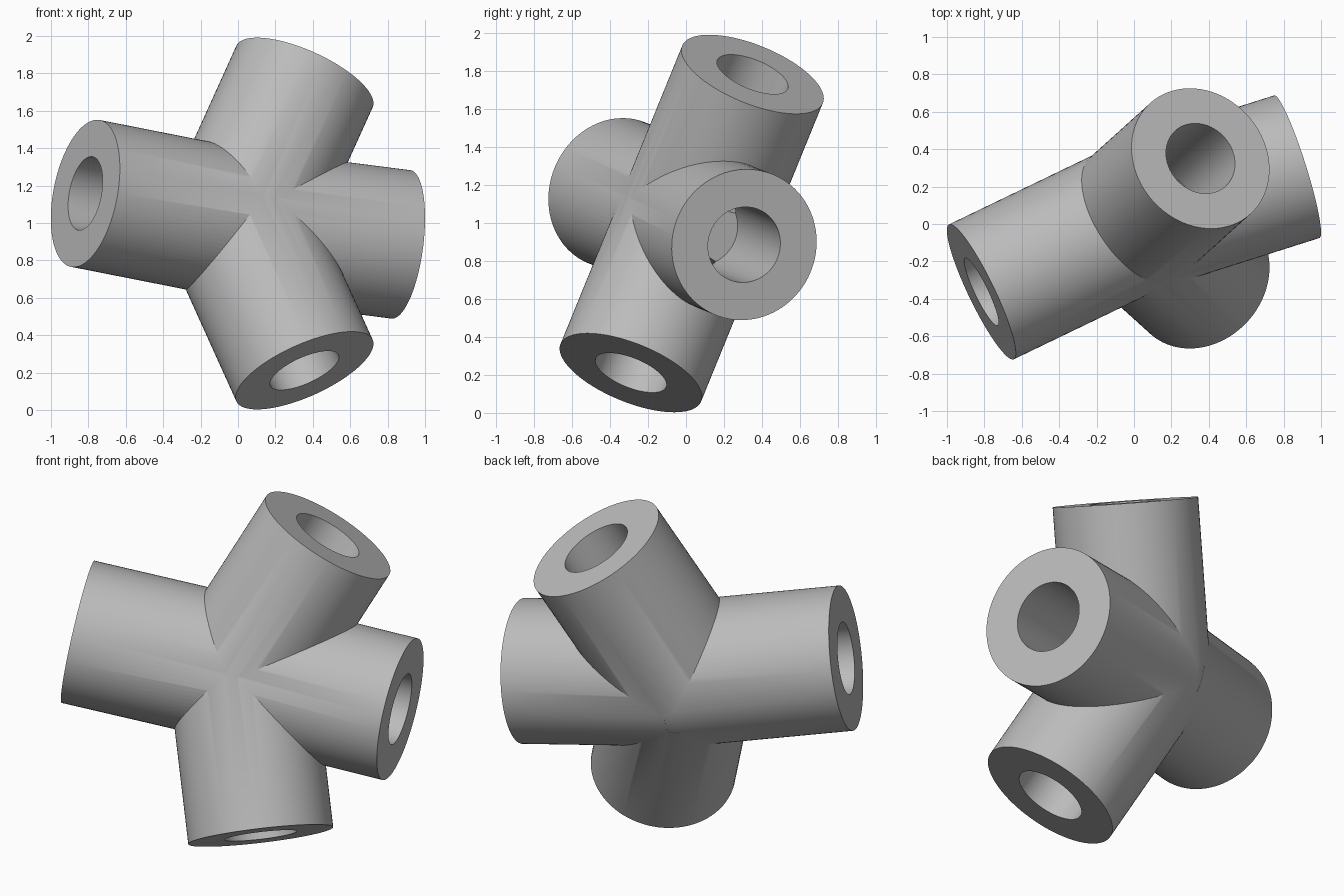
import bpy
from mathutils import Vector

if "Cube" in bpy.data.objects:
    bpy.data.objects.remove(bpy.data.objects["Cube"], do_unlink=True)

HUB = Vector((0.0, 0.03, 0.997))
ARM_LENGTH, ARM_RADIUS = 0.92, 0.4
HOLE_DEPTH, HOLE_RADIUS = 0.75, 0.2
DIRECTIONS = {
    "upper": Vector((0.386, 0.348, 0.853)),
    "lower": Vector((0.386, -0.348, -0.853)),
    "left": Vector((0.945, 0.30, -0.121)),
    "right": Vector((-0.887, -0.427, 0.175)),
}

grey = bpy.data.materials.new("plain grey")
grey.use_nodes = True
colour = (0.5, 0.5, 0.5, 1)
grey.diffuse_color = colour
grey.node_tree.nodes["Principled BSDF"].inputs["Base Color"].default_value = colour


def rod(name, direction, start, end, radius):
    """Cylinder along a direction, between two distances from the hub."""
    axis = direction.normalized()
    bpy.ops.mesh.primitive_cylinder_add(
        vertices=96, radius=radius, depth=end - start,
        location=HUB + axis * (start + end) / 2,
        rotation=axis.to_track_quat("Z", "Y").to_euler())
    obj = bpy.context.object
    obj.name = name
    obj.data.materials.append(grey)
    return obj


def combine(target, tool, operation):
    """Apply a boolean and remove the used-up part."""
    mod = target.modifiers.new(operation, "BOOLEAN")
    mod.operation, mod.solver, mod.object = operation, "EXACT", tool
    bpy.context.view_layer.objects.active = target
    bpy.ops.object.modifier_apply(modifier=mod.name)
    bpy.data.objects.remove(tool, do_unlink=True)


# Round hub that closes the gaps between the arms
bpy.ops.mesh.primitive_uv_sphere_add(
    segments=96, ring_count=48, radius=ARM_RADIUS - 0.001, location=HUB)
body = bpy.context.object
body.name = "four_way_connector"
body.data.materials.append(grey)

# Arms
for name, direction in DIRECTIONS.items():
    combine(body, rod(name + "_arm", direction, 0, ARM_LENGTH, ARM_RADIUS), "UNION")

# Blind sockets in the arm ends
for name, direction in DIRECTIONS.items():
    socket = rod(name + "_socket", direction, ARM_LENGTH - HOLE_DEPTH,
                 ARM_LENGTH + 0.1, HOLE_RADIUS)
    combine(body, socket, "DIFFERENCE")

bpy.ops.object.select_all(action="DESELECT")
body.select_set(True)
bpy.context.view_layer.objects.active = body
bpy.ops.object.shade_smooth_by_angle(angle=0.5)
